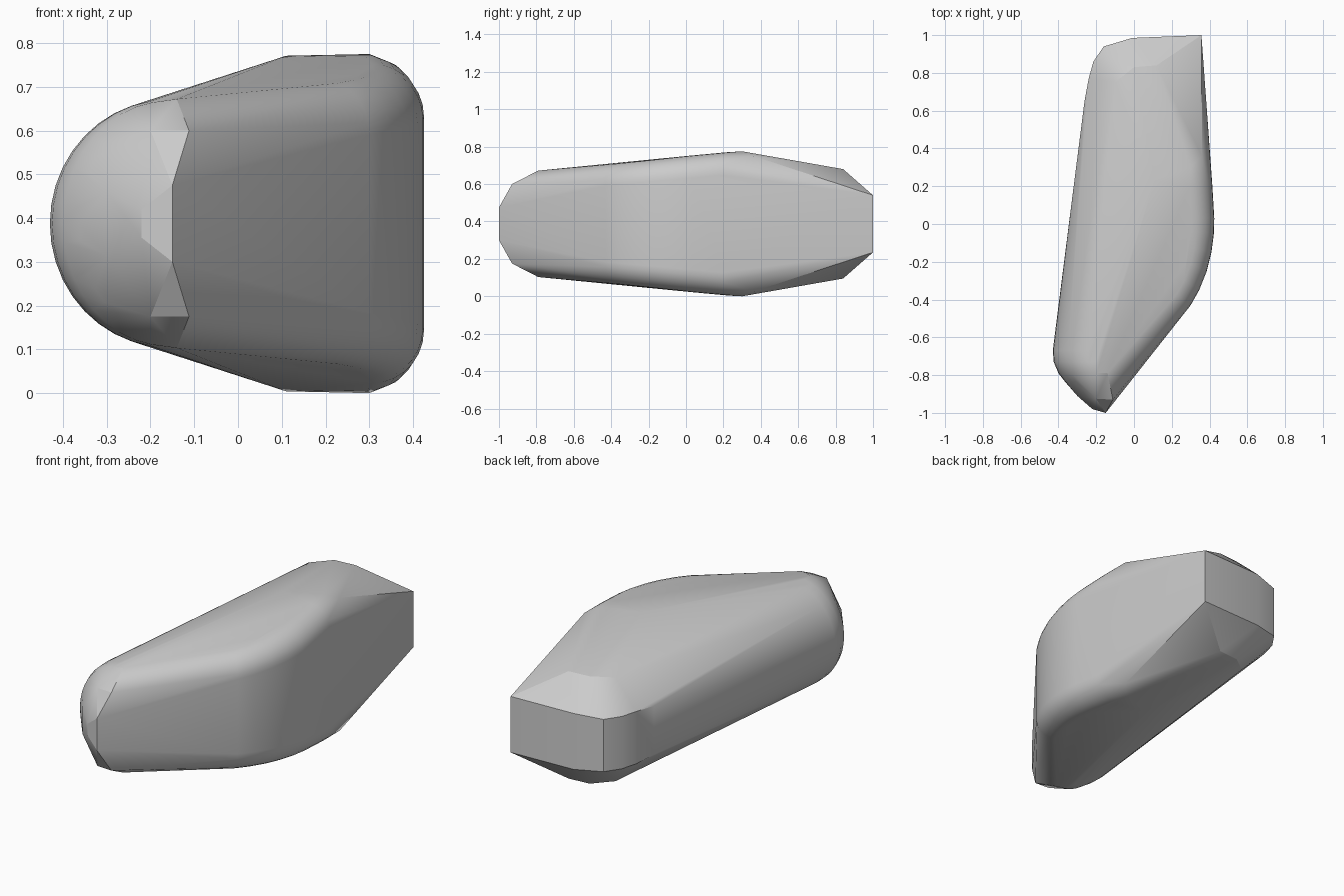
import bpy, bmesh
from math import sin, cos, pi, radians
from mathutils import Vector

if "Cube" in bpy.data.objects:
    bpy.data.objects.remove(bpy.data.objects["Cube"])

H = 0.775            # total height; shape mirrors about mid height
MID = H / 2
points = []


def add(x, y, z):
    # Add a point and its mirror about mid height
    points.append((x, y, z))
    points.append((x, y, H - z))


def top_z(y):
    # Gently rising top surface
    return min(H, 0.75 + 0.09 * y)


# Rounded left end: shrinking half rings (y, x radius, z radius)
for y, rx, rz in [(-0.67, 0.27, 0.283), (-0.73, 0.265, 0.283),
                  (-0.79, 0.24, 0.28), (-0.835, 0.205, 0.255)]:
    for i in range(11):
        t = i / 10 * pi / 2
        add(-0.16 - rx * cos(t), y, MID + rz * sin(t))

# Faceted front tip
for p in [(-0.15, -1.0, 0.475), (-0.22, -0.98, 0.42), (-0.112, -0.93, 0.60),
          (-0.20, -0.925, 0.60), (-0.30, -0.91, 0.46), (-0.14, -0.79, 0.672)]:
    add(*p)

# Right shoulder: plan curve with a rounded rim (x, y, inward normal)
R = 0.12
for x, y, nx, ny in [(0.30, -0.43, -0.78, 0.62), (0.345, -0.35, -0.85, 0.53),
                     (0.385, -0.25, -0.91, 0.41), (0.41, -0.15, -0.96, 0.26),
                     (0.423, -0.05, -0.99, 0.10), (0.425, 0.03, -1, 0),
                     (0.415, 0.20, -1, -0.05)]:
    n = Vector((nx, ny)).normalized()
    for i in range(8):
        t = i / 7 * pi / 2
        d = R * (1 - cos(t))
        add(x + n.x * d, y + n.y * d, top_z(y) - R * (1 - sin(t)))

# Highest area of the top
for p in [(0.11, 0.23, 0.771), (0.30, 0.30, 0.775), (0.36, 0.36, 0.75)]:
    add(*p)

# Chamfered back end
for p in [(0.12, 0.84, 0.68), (0.0, 0.83, 0.68), (-0.10, 0.75, 0.67),
          (0.357, 1.0, 0.54), (-0.01, 0.985, 0.54), (-0.16, 0.94, 0.53),
          (-0.215, 0.86, 0.53), (-0.24, 0.77, 0.53), (-0.262, 0.65, 0.52)]:
    add(*p)

# Wrap all points in one convex body
bm = bmesh.new()
for p in points:
    bm.verts.new(p)
res = bmesh.ops.convex_hull(bm, input=bm.verts[:])
bmesh.ops.delete(bm, geom=[v for v in bm.verts if not v.link_faces], context='VERTS')
bmesh.ops.dissolve_limit(bm, angle_limit=radians(1), verts=bm.verts[:], edges=bm.edges[:])
bmesh.ops.recalc_face_normals(bm, faces=bm.faces[:])
mesh = bpy.data.meshes.new("rock_body")
bm.to_mesh(mesh)
bm.free()
body = bpy.data.objects.new("rock_body", mesh)
bpy.context.collection.objects.link(body)

# Smooth rounded zones, crisp facets
bpy.context.view_layer.objects.active = body
body.select_set(True)
bpy.ops.object.shade_smooth_by_angle(angle=radians(20))
